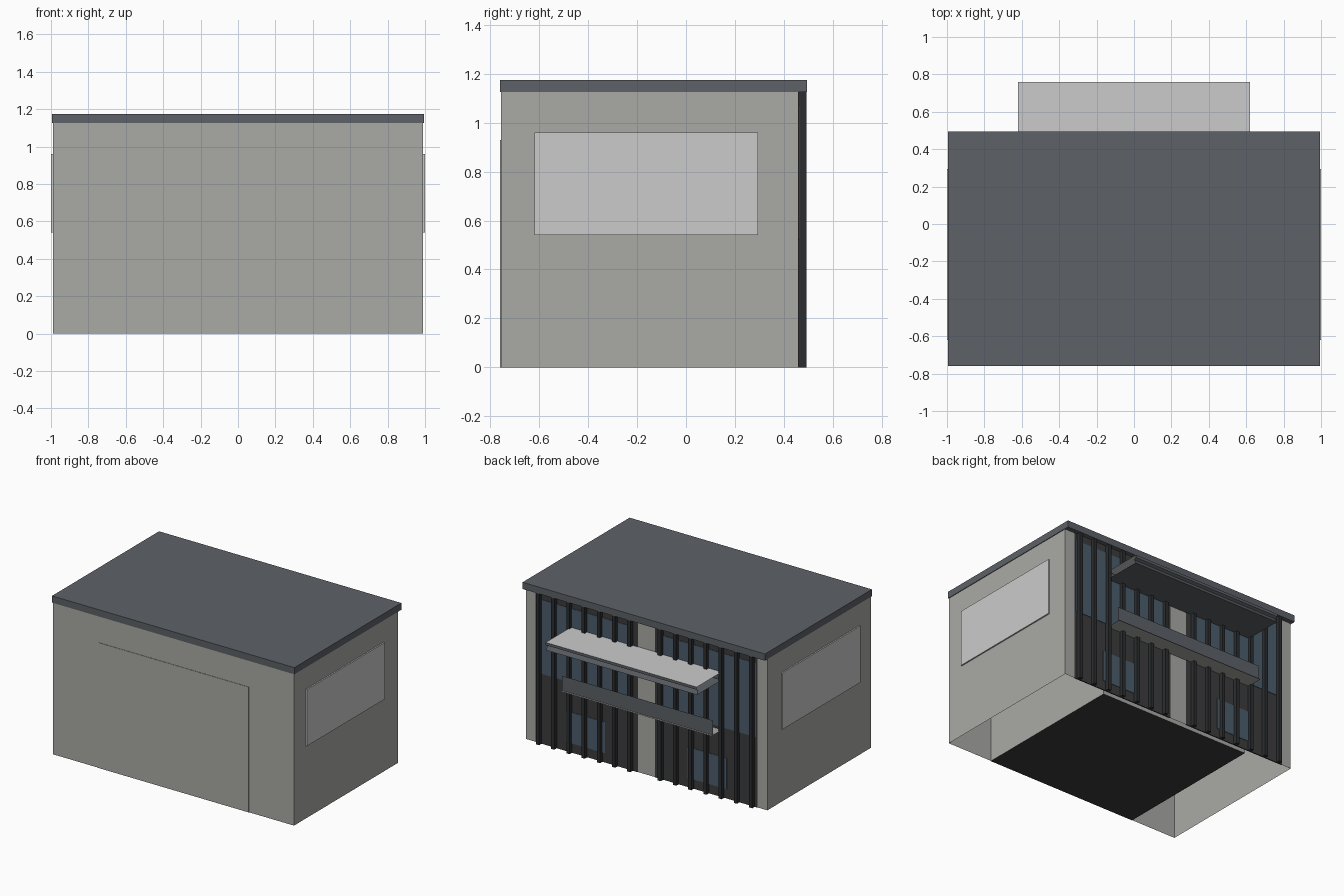
import bpy, bmesh

if "Cube" in bpy.data.objects:
    bpy.data.objects.remove(bpy.data.objects["Cube"])


def material(name, rgb):
    m = bpy.data.materials.new(name)
    m.diffuse_color = (*rgb, 1)
    m.use_nodes = True
    m.node_tree.nodes["Principled BSDF"].inputs["Base Color"].default_value = m.diffuse_color
    return m


slate = material("slate", (0.11, 0.12, 0.135))
charcoal = material("charcoal", (0.045, 0.045, 0.045))
black = material("black_metal", (0.025, 0.027, 0.03))
glass = material("blue_glass", (0.07, 0.11, 0.15))
concrete = material("concrete", (0.40, 0.40, 0.38))
pale = material("pale_panel", (0.55, 0.55, 0.55))


def finish(name, bm, mat):
    me = bpy.data.meshes.new(name)
    bm.to_mesh(me)
    bm.free()
    ob = bpy.data.objects.new(name, me)
    bpy.context.collection.objects.link(ob)
    if mat:
        me.materials.append(mat)
    return ob


def box(name, x, y, z, mat=None, skip=None):
    """Box from (min, max) ranges; skip='bottom' leaves the underside open."""
    bm = bmesh.new()
    bmesh.ops.create_cube(bm, size=1)
    for v in bm.verts:
        v.co = [r[0] + (c + 0.5) * (r[1] - r[0]) for c, r in zip(v.co, (x, y, z))]
    if skip == 'bottom':
        bm.normal_update()
        bmesh.ops.delete(bm, geom=[f for f in bm.faces if f.normal.z < -0.5], context='FACES')
    return finish(name, bm, mat)


def sheet(name, profile, half, mat):
    """Open sheet: a (y, z) profile swept along x."""
    bm = bmesh.new()
    rows = [[bm.verts.new((s * half, y, z)) for y, z in profile] for s in (-1, 1)]
    for i in range(len(profile) - 1):
        bm.faces.new((rows[0][i], rows[0][i + 1], rows[1][i + 1], rows[1][i]))
    return finish(name, bm, mat)


# Outer shell (open underneath) and flat roof
box("outer_walls", (-0.99, 0.99), (-0.757, 0.46), (0, 1.125), concrete, 'bottom')
box("roof", (-0.995, 0.995), (-0.76, 0.495), (1.125, 1.175), slate)

# Inner room with its front flush in the front wall, and its dark floor
box("inner_room", (-0.62, 0.62), (-0.76, 0.42), (0, 0.93), concrete, 'bottom')
sheet("room_floor", [(-0.76, 0), (0.42, 0)], 0.62, charcoal)

for s, side in ((1, "right"), (-1, "left")):
    def span(a, b):
        return tuple(sorted((s * a, s * b)))
    # Raised side panel
    box(f"{side}_side_panel", span(0.985, 1.0), (-0.62, 0.295), (0.54, 0.96), pale)
    # Dark cladding and windows of the back wall
    box(f"{side}_back_cladding", span(0.07, 0.91), (0.455, 0.463), (0, 1.125), charcoal)
    box(f"{side}_upper_window", span(0.12, 0.90), (0.455, 0.466), (0.52, 1.07), glass)
    box(f"{side}_lower_window", span(0.34, 0.66), (0.455, 0.466), (0.07, 0.30), glass)
    # Vertical fins
    for i in range(1, 8):
        box(f"{side}_fin_{i}", span(i * 0.125 - 0.013, i * 0.125 + 0.013),
            (0.455, 0.492), (0, 1.125), black)

# Canopy: open-ended top sheet, grooved lip and underside
sheet("canopy_top", [(0.46, 0.93), (0.76, 0.93)], 0.62, pale)
sheet("canopy_lip", [(0.76, 0.93), (0.76, 0.91), (0.74, 0.90), (0.755, 0.87), (0.46, 0.87)],
      0.62, slate)

# Lower ledge: flat shelf with an upright fascia
sheet("ledge_shelf", [(0.46, 0.50), (0.585, 0.50)], 0.62, concrete)
sheet("ledge_fascia", [(0.57, 0.50), (0.57, 0.61)], 0.62, slate)
